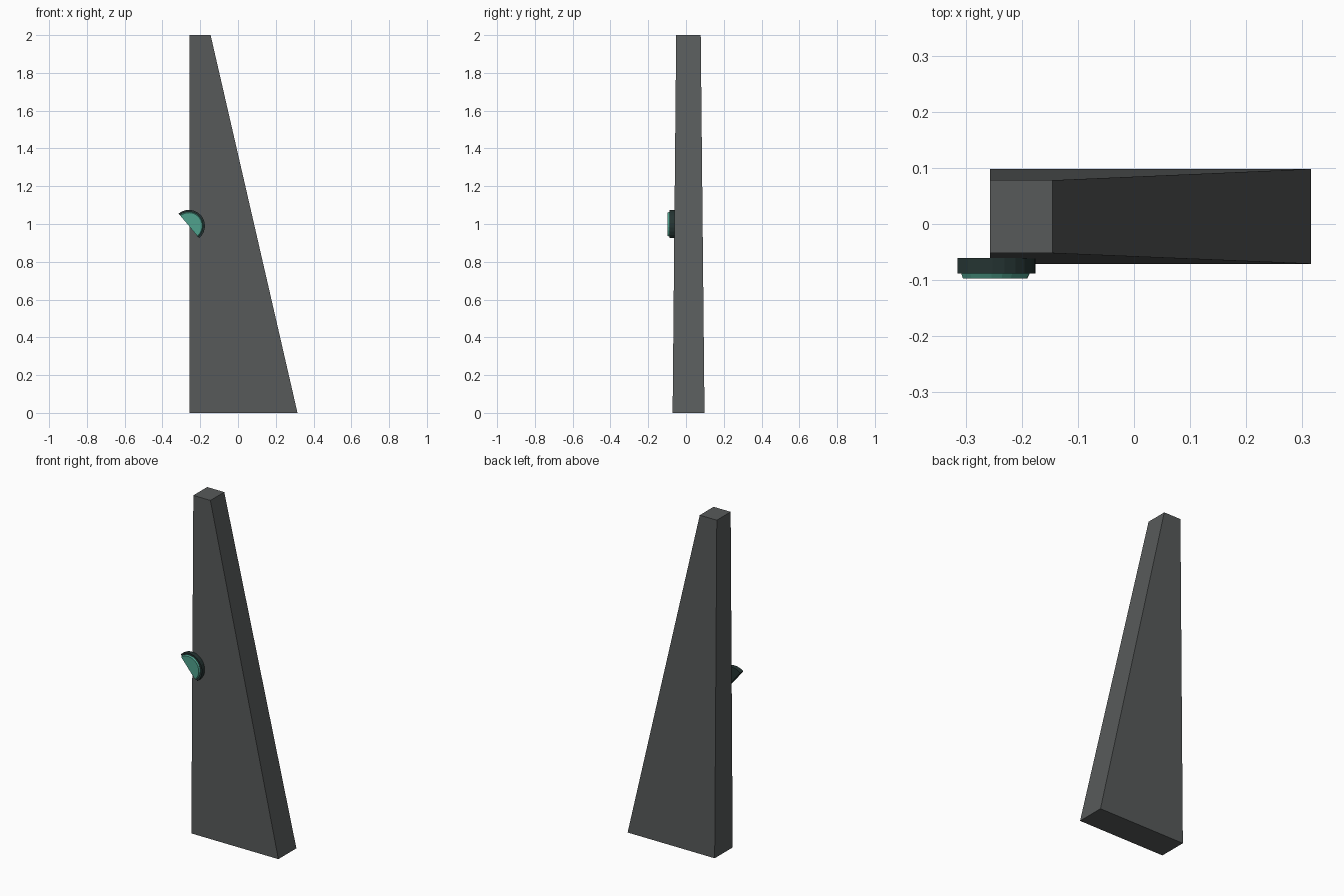
import bpy, bmesh, math

if "Cube" in bpy.data.objects:
    bpy.data.objects.remove(bpy.data.objects["Cube"])


def material(name, rgb):
    m = bpy.data.materials.new(name)
    m.diffuse_color = (*rgb, 1)
    m.use_nodes = True
    m.node_tree.nodes["Principled BSDF"].inputs["Base Color"].default_value = m.diffuse_color
    return m


def loft(name, ring_a, ring_b, mat):
    """Closed solid between two matching rings of points."""
    bm = bmesh.new()
    a = [bm.verts.new(p) for p in ring_a]
    b = [bm.verts.new(p) for p in ring_b]
    n = len(a)
    bm.faces.new(a)
    bm.faces.new(b)
    for i in range(n):
        j = (i + 1) % n
        bm.faces.new((a[i], a[j], b[j], b[i]))
    bmesh.ops.recalc_face_normals(bm, faces=bm.faces)
    me = bpy.data.meshes.new(name)
    bm.to_mesh(me)
    bm.free()
    me.materials.append(mat)
    ob = bpy.data.objects.new(name, me)
    bpy.context.collection.objects.link(ob)
    return ob


def rect(x0, x1, y0, y1, z):
    return [(x0, y0, z), (x1, y0, z), (x1, y1, z), (x0, y1, z)]


def half_disc(r, y, steps=12):
    """Half circle facing up and right, chord tilted by 50 degrees."""
    angles = [math.radians(-50 + 180 * i / steps) for i in range(steps + 1)]
    return [(-0.26 + r * math.cos(t), y, 0.99 + r * math.sin(t)) for t in angles]


stone = material("slate grey", (0.095, 0.102, 0.102))
dark = material("dark green black", (0.018, 0.034, 0.032))
teal = material("teal", (0.08, 0.36, 0.27))

# tapered slab with an upright left edge
loft("slab", rect(-0.257, 0.315, -0.071, 0.098, 0),
     rect(-0.257, -0.145, -0.052, 0.078, 2), stone)
# half round mount on the front, and its glowing inlay
loft("lamp_rim", half_disc(0.085, -0.061), half_disc(0.085, -0.088), dark)
loft("lamp_inlay", half_disc(0.075, -0.0875), half_disc(0.070, -0.097), teal)
